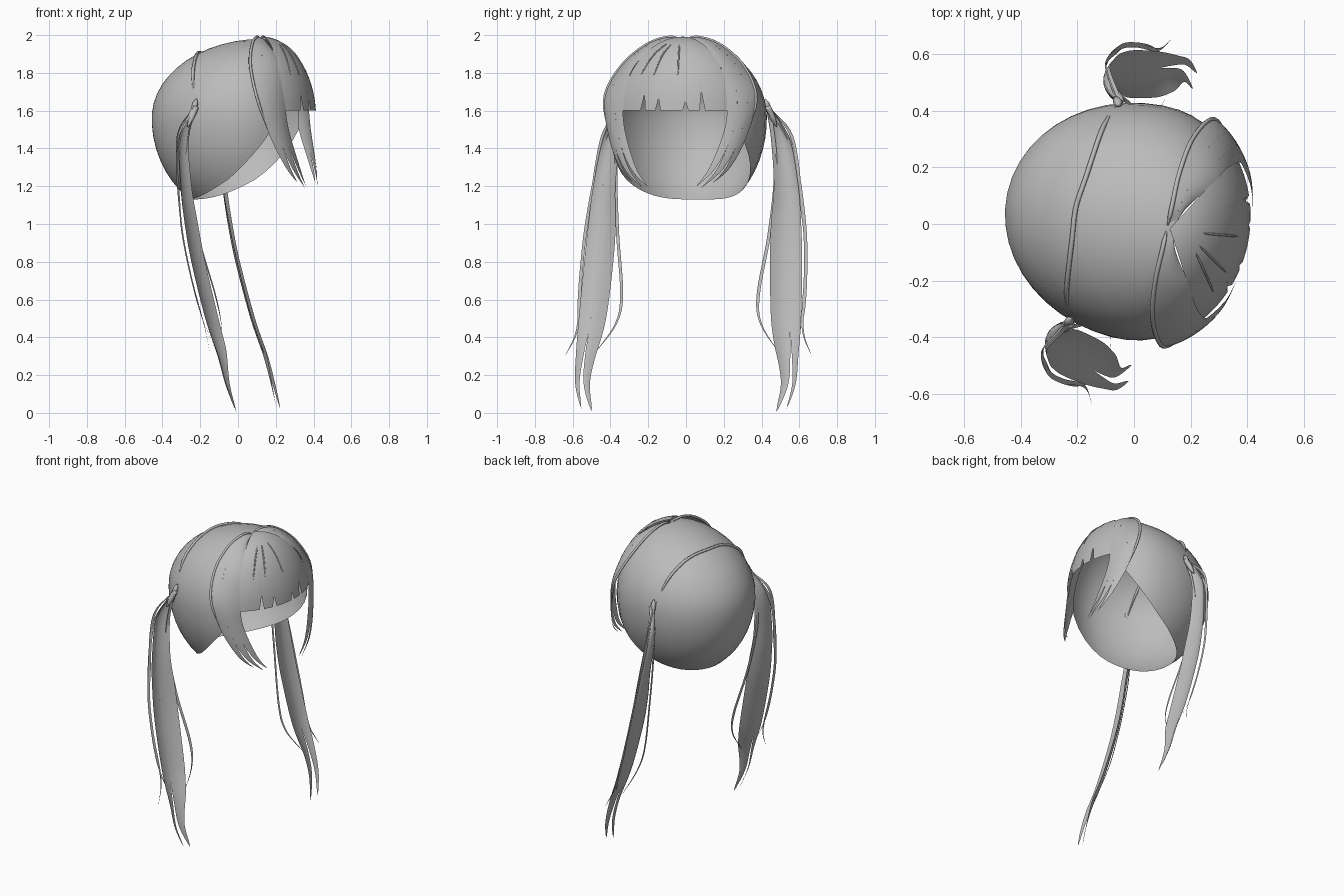
import bpy
import bmesh
from math import sin, cos, acos, radians, degrees
from mathutils import Vector

if "Cube" in bpy.data.objects:
    bpy.data.objects.remove(bpy.data.objects["Cube"])

hair = bpy.data.materials.new("hair_grey")
hair.use_nodes = True
GREY = (0.5, 0.5, 0.5, 1)
hair.diffuse_color = GREY
hair.node_tree.nodes["Principled BSDF"].inputs["Base Color"].default_value = GREY

TURN = radians(-12.5)   # the head is turned a little
MID_Z = 1.56


def place(p):
    """Head frame (forward, left, up) to world."""
    u, v, z = p
    return Vector((u * cos(TURN) - v * sin(TURN),
                   u * sin(TURN) + v * cos(TURN) + 0.012, z))


def skull(az, t, off=0.0):
    """Point on the head: az from the forehead, t down from the crown."""
    a, t = radians(az), radians(t)
    s = sin(t)
    centre = 0.03 + (0.10 * (1 - s) if cos(t) > 0 else 0)
    ru = (0.37 if cos(a) > 0 else 0.49) + off
    rz = (0.42 if cos(t) > 0 else 0.53) + off
    return Vector((centre + ru * s * cos(a), (0.42 + off) * s * sin(a),
                   MID_Z + rz * cos(t)))


def spline(pts, s):
    """Catmull-Rom point at s in 0..1."""
    pts = [Vector(p) for p in pts]
    x = s * (len(pts) - 1)
    i = min(int(x), len(pts) - 2)
    f = x - i
    b, c = pts[i], pts[i + 1]
    a = pts[i - 1] if i else b * 2 - c
    d = pts[i + 2] if i + 2 < len(pts) else c * 2 - b
    return 0.5 * (b * 2 + (c - a) * f + (a * 2 - b * 5 + c * 4 - d) * f ** 2
                  + (b * 3 - a - c * 3 + d) * f ** 3)


def sheet(name, rows):
    """Smooth surface through rows of points."""
    bm = bmesh.new()
    grid = [[bm.verts.new(place(p)) for p in row] for row in rows]
    for r, q in zip(grid, grid[1:]):
        for i in range(len(r) - 1):
            bm.faces.new((r[i], q[i], q[i + 1], r[i + 1]))
    bmesh.ops.remove_doubles(bm, verts=bm.verts, dist=0.0002)
    bmesh.ops.recalc_face_normals(bm, faces=bm.faces)
    me = bpy.data.meshes.new(name)
    bm.to_mesh(me)
    bm.free()
    for f in me.polygons:
        f.use_smooth = True
    me.materials.append(hair)
    ob = bpy.data.objects.new(name, me)
    bpy.context.collection.objects.link(ob)


def lock(name, edge_a, edge_b, f0, f1, taper, end, bow, side, steps=36, cols=4):
    """Tapering strip between fractions f0 and f1 of the span of two edges."""
    rows = []
    for k in range(steps + 1):
        s = end * k / steps
        a, b = spline(edge_a, s), spline(edge_b, s)
        x = min(1, max(0, (k / steps - taper) / (1 - taper)))
        w = (1 - x) ** 0.7
        mid = f0 + (f1 - f0) * (0.5 + 0.35 * x)
        row = []
        for c in range(cols + 1):
            f = mid + (c / cols - 0.5) * (f1 - f0) * w
            p = a.lerp(b, f) + Vector(bow) * (4 * f * (1 - f))
            row.append((p.x, p.y * side, p.z))
        rows.append(row)
    sheet(name, rows)


def strand(name, pts, radius):
    """Thin raised line of hair with pointed ends."""
    cu = bpy.data.curves.new(name, "CURVE")
    cu.dimensions = "3D"
    cu.bevel_depth = radius
    cu.bevel_resolution = 1
    cu.use_fill_caps = True
    sp = cu.splines.new("POLY")
    n = 24
    sp.points.add(n)
    for i in range(n + 1):
        sp.points[i].co = (*place(spline(pts, i / n)), 1)
        sp.points[i].radius = min(1, 0.2 + 6 * min(i, n - i) / n)
    cu.materials.append(hair)
    ob = bpy.data.objects.new(name, cu)
    bpy.context.collection.objects.link(ob)


# Cap over the back and sides, hem rising towards the face
rows = []
ROWS = 20
azimuths = range(52, 309, 8)
for r in range(ROWS + 1):
    row = []
    for az in azimuths:
        hem = 1.13 + 0.37 * (abs(180 - az) / 128) ** 3.4
        row.append(skull(az, degrees(acos((hem - MID_Z) / 0.53)) * r / ROWS))
    rows.append(row)
sheet("hair_cap", rows)

# Fringe with narrow notches in its hem
NOTCHES = {-22: 73, -10: 76, 10: 78, 22: 71}
rows = [[skull(az, NOTCHES.get(az, 84.5) * r / 14, 0.012) for az in range(-44, 45, 2)]
        for r in range(15)]
sheet("fringe", rows)
for i, az in enumerate((-17, -30, 4)):
    strand("fringe_wisp_%d" % i,
           [skull(az * k, t, 0.014) for k, t in ((0.7, 25), (0.9, 40), (1, 58))], 0.004)

# Parting across the crown, from tail to tail
half = [(180, 35), (155, 37), (137, 44), (122, 58), (111, 83)]
path = [skull(a, t, 0.004) for a, t in half]
mirrored = [Vector((p.x, -p.y, p.z)) for p in path[:0:-1]]
strand("parting", mirrored + path, 0.009)

# Face-framing lock edges, from the crown to the inward-curling tips
LOCK_BACK = [(.12, 0, 1.975), (.12, .08, 1.99), (.12, .2, 1.95), (.14, .33, 1.84),
             (.19, .41, 1.68), (.245, .385, 1.5), (.31, .31, 1.3), (.36, .2, 1.19)]
LOCK_FRONT = [(.14, 0, 1.975), (.17, .08, 1.965), (.24, .18, 1.9), (.28, .25, 1.8),
              (.315, .28, 1.65), (.335, .27, 1.5), (.38, .2, 1.3), (.40, .12, 1.19)]

# Tail centre line with half width, and the direction it spreads in
TAIL = [(-.141, .407, 1.61, .015), (-.188, .458, 1.45, .05), (-.170, .493, 1.2, .065),
        (-.141, .499, 1.0, .08), (-.102, .508, .8, .085), (-.024, .525, .5, .08),
        (.042, .545, .3, .06), (.083, .545, .15, .055), (.128, .50, .005, .06)]
SPREAD = Vector((-.216, .976, 0))


def tail_line(k):
    """Tail centre line moved k half widths outwards."""
    return [Vector(p[:3]) + SPREAD * p[3] * k for p in TAIL]


def tail_point(s, k):
    """Point at s down the tail, moved k outwards."""
    return spline(tail_line(0), s) + SPREAD * k


for side, label in ((1, "left"), (-1, "right")):
    for i, (f0, f1, taper, end) in enumerate(((0, .36, .78, .96), (.36, .7, .8, 1),
                                              (.7, 1, .8, .99))):
        lock("%s_face_lock_%d" % (label, i), LOCK_BACK, LOCK_FRONT,
             f0, f1, taper, end, (.012, .012, 0), side)
    strand(label + "_lock_ridge",
           [(p[0], p[1] * side, p[2]) for p in LOCK_BACK[:6]], 0.008)

    # Main tail in two pointed strips
    for i, (f0, f1, taper, end) in enumerate(((0, .6, .72, 1), (.6, 1, .68, .985))):
        lock("%s_tail_%d" % (label, i), tail_line(-1), tail_line(1),
             f0, f1, taper, end, (-.025, 0, 0), side, steps=48, cols=5)

    # Loose strands beside the tail
    loose = {"inner": ((0, 0), (.2, -.05), (.4, -.09), (.57, -.15), (.64, -.14), (.74, -.05)),
             "outer": ((0, 0), (.15, .05), (.35, .09), (.52, .1), (.65, .08), (.75, .12)),
             "back": ((0, 0), (.12, .06), (.3, .075), (.45, .1), (.6, .09), (.72, .03))}
    for part, steps in loose.items():
        mid = [tail_point(s, k) + Vector((-.015, 0, 0)) for s, k in steps]
        a = [p - SPREAD * .009 for p in mid]
        b = [p + SPREAD * .009 for p in mid]
        lock("%s_%s_strand" % (label, part), a, b, 0, 1, .6, 1, (-.004, 0, 0), side, cols=2)

    # Knot of hair where the tail leaves the cap
    root = [skull(111, 76, .005), skull(111, 84, .015), Vector(TAIL[0][:3]),
            tail_point(.08, 0)]
    strand(label + "_tail_root", [(p.x, p.y * side, p.z) for p in root], 0.016)
